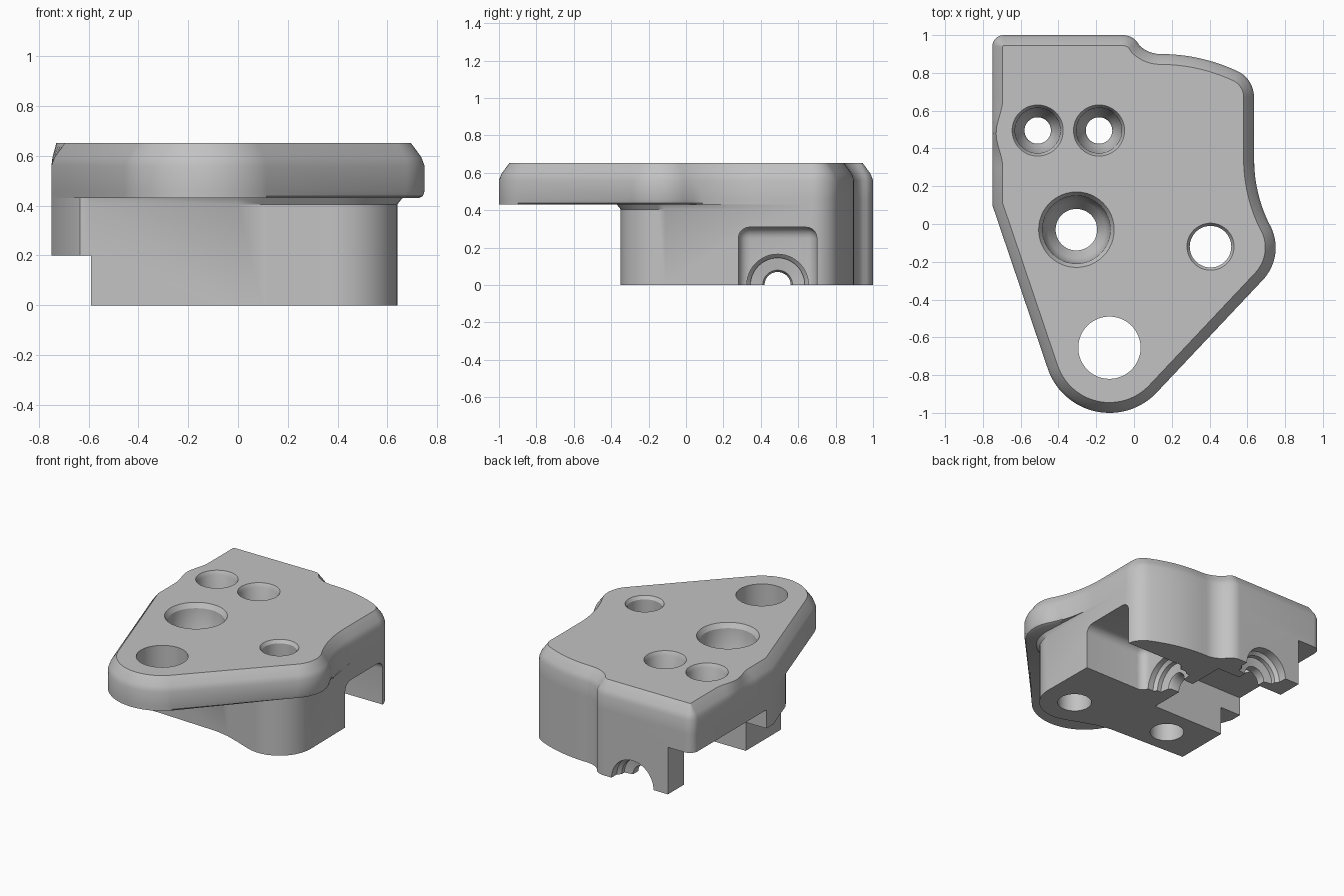
import bpy, bmesh
from math import sin, cos, radians, pi
from mathutils import Matrix, Vector

if "Cube" in bpy.data.objects:
    bpy.data.objects.remove(bpy.data.objects["Cube"])

grey = bpy.data.materials.new("machined grey")
grey.use_nodes = True
grey.diffuse_color = (0.54, 0.54, 0.54, 1)
grey.node_tree.nodes["Principled BSDF"].inputs["Base Color"].default_value = (0.54, 0.54, 0.54, 1)


def arc(cx, cy, r, a0, a1, n=12):
    angles = [radians(a0 + (a1 - a0) * i / n) for i in range(n + 1)]
    return [(cx + r * cos(a), cy + r * sin(a)) for a in angles]


def circle(r):
    return arc(0, 0, r, 0, 360, 48)[:-1]


def inset(outline, amount):
    """Move a clockwise outline inward; amount is a function of the point."""
    result = []
    for i, p in enumerate(outline):
        p = Vector(p)
        before = (p - Vector(outline[i - 1])).normalized()
        after = (Vector(outline[(i + 1) % len(outline)]) - p).normalized()
        n1, n2 = Vector((before.y, -before.x)), Vector((after.y, -after.x))
        mitre = (n1 + n2) / (1 + n1.dot(n2))
        result.append(tuple(p + mitre * amount(*p)))
    return result


def loft(name, layers, matrix=Matrix()):
    """Join outlines of equal point count, each given as (outline, height)."""
    bm = bmesh.new()
    rings = [[bm.verts.new(matrix @ Vector((x, y, z))) for x, y in pts] for pts, z in layers]
    n = len(rings[0])
    for low, high in zip(rings, rings[1:]):
        for i in range(n):
            j = (i + 1) % n
            bm.faces.new((low[i], low[j], high[j], high[i]))
    bm.faces.new(rings[0])
    bm.faces.new(rings[-1])
    bmesh.ops.recalc_face_normals(bm, faces=bm.faces)
    mesh = bpy.data.meshes.new(name)
    bm.to_mesh(mesh)
    bm.free()
    obj = bpy.data.objects.new(name, mesh)
    bpy.context.collection.objects.link(obj)
    return obj


def bore(name, steps, matrix):
    """Round cutter from (radius, position along axis) steps."""
    return loft(name, [(circle(r), z) for r, z in steps], matrix)


def box(name, x0, x1, y0, y1, z0, z1):
    pts = [(x0, y0), (x0, y1), (x1, y1), (x1, y0)]
    return loft(name, [(pts, z0), (pts, z1)])


def apply_all(obj):
    bpy.ops.object.select_all(action="DESELECT")
    obj.select_set(True)
    bpy.context.view_layer.objects.active = obj
    for mod in list(obj.modifiers):
        bpy.ops.object.modifier_apply(modifier=mod.name)


# Outline shared by plate and body along the back
back_edge = (arc(-0.69, 0.94, 0.06, 180, 90, 8)
             + arc(-0.06, 0.9, 0.1, 90, 40, 8)
             + arc(0.14, 1.06, 0.16, 220, 270, 8)[1:]
             + arc(0.14, -0.06, 0.96, 90, 65)[1:]
             + arc(0.485, 0.673, 0.15, 65, 0)[1:]
             + [(0.635, 0.35)])

# Top plate with softened chamfer round the rim and a rounded underside
left_edge = [(-0.75, 0.1)] + [(-0.75, 0.3 + 0.036 * i) for i in range(11)]
plate_outline = (back_edge
                 + arc(1.435, 0.35, 0.8, 180, 203)[1:]
                 + arc(0.5, -0.125, 0.25, 31, -45, 16)
                 + arc(-0.13, -0.655, 0.345, -45, -161, 28)
                 + left_edge)


def rim(x, y):
    if x < -0.74 and abs(y - 0.48) < 0.18:
        return 0.055 - 0.035 * cos((y - 0.48) / 0.18 * pi / 2) ** 2
    return 0.055


def rim_start(x, y):
    return rim(x, y) * 0.24


def under(x, y):
    return 0.025 if -0.65 < y < 0.08 else 0.0


def under_half(x, y):
    return under(x, y) * 0.3


plate = loft("top_plate", [
    (inset(plate_outline, under), 0.43),
    (inset(plate_outline, under_half), 0.438),
    (plate_outline, 0.46),
    (plate_outline, 0.56),
    (inset(plate_outline, rim_start), 0.595),
    (inset(plate_outline, rim), 0.652)])

# Lower body, flaring slightly where its front meets the plate
body_outline = (back_edge
                + arc(0.4, -0.11, 0.24, 0, -112)
                + [(0.2, -0.29), (0.1, -0.255), (0, -0.235), (-0.59, -0.21),
                   (-0.635, -0.2), (-0.66, -0.16), (-0.75, 0.1)])


def flare(x, y):
    return -0.02 if y < -0.05 and x > -0.55 else 0.0


body = loft("lower_body", [(body_outline, 0), (body_outline, 0.405),
                           (inset(body_outline, flare), 0.43)])

# Vertical hole cutters
at = Matrix.Translation
small = [(0.14, 0.66), (0.12, 0.625), (0.115, 0.5), (0.07, 0.41), (0.07, -0.1)]
holes = [
    bore("screw_hole_a", small, at((-0.51, 0.495, 0))),
    bore("screw_hole_b", small, at((-0.185, 0.495, 0))),
    bore("large_hole", [(0.205, 0.66), (0.18, 0.62), (0.17, 0.46), (0.11, 0.36), (0.11, -0.1)],
         at((-0.305, -0.03, 0))),
    bore("side_hole", [(0.13, 0.66), (0.11, 0.63), (0.11, -0.1)], at((0.405, -0.12, 0))),
    bore("front_hole", [(0.165, 0.8), (0.165, -0.1)], at((-0.13, -0.655, 0)))]

# Body cutters: side pocket, channel, stepped flank and the two half bores
pocket = box("pocket", 0.15, 0.9, 0.28, 0.7, -0.2, 0.31)
bevel = pocket.modifiers.new("round", "BEVEL")
bevel.width, bevel.segments = 0.06, 5
apply_all(pocket)
along_x = at((0, 0.49, 0)) @ Matrix.Rotation(pi / 2, 4, "Y")
along_y = at((-0.285, 0, 0)) @ Matrix.Rotation(-pi / 2, 4, "X")
cuts = [
    pocket,
    box("channel", -0.9, -0.03, 0.18, 0.82, -0.1, 0.33),
    box("corner_notch", -0.9, -0.56, 0.7, 1.1, -0.1, 0.33),
    box("flank_step", -0.9, -0.59, -0.5, 0.5, -0.1, 0.2),
    bore("side_bore", [(0.165, 0.25), (0.165, 0.11), (0.145, 0.09), (0.145, 0.06),
                       (0.08, 0.05), (0.07, 0.03), (0.07, -0.4)], along_x),
    bore("back_bore", [(0.163, 1.1), (0.163, 0.94), (0.14, 0.92), (0.14, 0.89),
                       (0.08, 0.88), (0.08, 0.7)], along_y)]

for part, cutters in ((plate, holes), (body, holes[:4] + cuts)):
    for cutter in cutters:
        mod = part.modifiers.new(cutter.name, "BOOLEAN")
        mod.operation, mod.solver, mod.object = "DIFFERENCE", "EXACT", cutter
    apply_all(part)
    part.data.materials.clear()
    part.data.materials.append(grey)
    for face in part.data.polygons:
        face.material_index = 0
    bpy.ops.object.shade_smooth_by_angle(angle=radians(28))

for cutter in holes + cuts:
    bpy.data.objects.remove(cutter)
